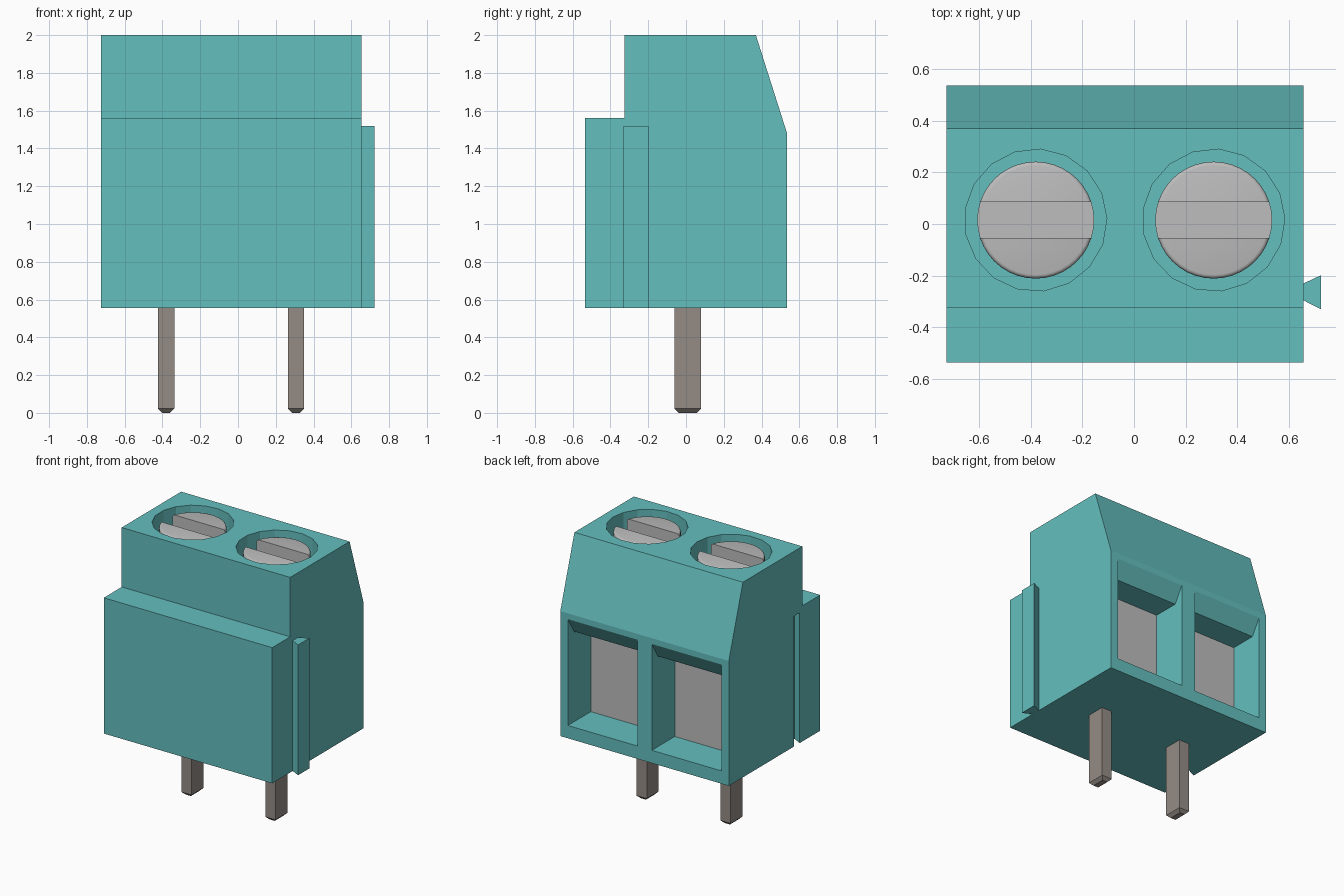
import bpy, bmesh, math
from mathutils import Vector

cube = bpy.data.objects.get("Cube")
if cube:
    bpy.data.objects.remove(cube, do_unlink=True)


def material(name, rgb):
    m = bpy.data.materials.new(name)
    m.use_nodes = True
    m.diffuse_color = (*rgb, 1)
    m.node_tree.nodes["Principled BSDF"].inputs["Base Color"].default_value = (*rgb, 1)
    return m


TEAL = material("teal plastic", (0.13, 0.52, 0.52))
STEEL = material("light steel", (0.51, 0.51, 0.51))
TIN = material("tinned pin", (0.30, 0.265, 0.235))


def finish(name, bm, mat):
    bmesh.ops.recalc_face_normals(bm, faces=bm.faces)
    mesh = bpy.data.meshes.new(name)
    bm.to_mesh(mesh)
    bm.free()
    mesh.materials.append(mat)
    ob = bpy.data.objects.new(name, mesh)
    bpy.context.collection.objects.link(ob)
    return ob


def prism(name, points, offset, mat):
    """Extrude a closed outline along an offset vector."""
    bm = bmesh.new()
    face = bm.faces.new([bm.verts.new(p) for p in points])
    new = bmesh.ops.extrude_face_region(bm, geom=[face])["geom"]
    bmesh.ops.translate(bm, vec=Vector(offset),
                        verts=[v for v in new if isinstance(v, bmesh.types.BMVert)])
    return finish(name, bm, mat)


def side_prism(name, profile, x0, x1, mat):
    return prism(name, [(x0, y, z) for y, z in profile], (x1 - x0, 0, 0), mat)


def disc(cx, cy, z, r, n, start):
    steps = [start + math.tau * i / n for i in range(n)]
    return [(cx + r * math.cos(a), cy + r * math.sin(a), z) for a in steps]


def activate(ob):
    bpy.ops.object.select_all(action='DESELECT')
    ob.select_set(True)
    bpy.context.view_layer.objects.active = ob


def cut(ob, cutter):
    cutter.hide_render = True
    mod = ob.modifiers.new("cut", 'BOOLEAN')
    mod.operation, mod.solver, mod.object = 'DIFFERENCE', 'EXACT', cutter
    activate(ob)
    bpy.ops.object.modifier_apply(modifier=mod.name)
    bpy.data.objects.remove(cutter, do_unlink=True)


LEFT, RIGHT, BASE, TOP = 0.655, -0.725, 0.555, 2.0
SCREW_Y = 0.015
HOLE_FLOOR = 1.6
RIB_TOP = 1.52


def dovetail(x):
    """Dovetail outline, narrow at x and flaring towards +x."""
    return [(x, -0.295), (x + 0.068, -0.33), (x + 0.068, -0.198), (x, -0.23)]


# Housing with stepped front and sloped back
housing = side_prism("housing", [(-0.535, BASE), (0.535, BASE), (0.535, 1.48),
                                 (0.37, TOP), (-0.325, TOP), (-0.325, 1.56),
                                 (-0.535, 1.56)], RIGHT, LEFT, TEAL)

# Dovetail rib and the matching slot on the other side
prism("dovetail_rib", [(x, y, BASE) for x, y in dovetail(LEFT)],
      (0, 0, RIB_TOP - BASE), TEAL)
slot = prism("slot_cutter", [(x, y, BASE - 0.1) for x, y in dovetail(RIGHT)],
             (0, 0, RIB_TOP - BASE + 0.1), TEAL)
cut(housing, slot)

for side, cx in (("right", -0.38), ("left", 0.308)):
    # Screw well in the top
    well = prism("well_cutter", disc(cx, SCREW_Y, HOLE_FLOOR, 0.275, 17, 1.5),
                 (0, 0, 0.6), TEAL)
    cut(housing, well)

    # Wire opening with sloped lintel in the back
    opening = side_prism("opening_cutter",
                         [(0.26, 0.65), (0.6, 0.65), (0.6, 1.437), (0.535, 1.437),
                          (0.465, 1.32), (0.26, 1.32)], cx - 0.285, cx + 0.285, TEAL)
    cut(housing, opening)

    # Metal clamp plate at the end of the opening
    side_prism(side + "_clamp_plate", [(0.255, 0.65), (0.267, 0.65),
                                       (0.267, 1.32), (0.255, 1.32)],
               cx - 0.285, cx + 0.285, STEEL)

    # Slotted screw with rounded rim
    screw = prism(side + "_screw", disc(cx, SCREW_Y, HOLE_FLOOR, 0.226, 40, 0),
                  (0, 0, 0.375), STEEL)
    bm = bmesh.new()
    bm.from_mesh(screw.data)
    rim = [e for e in bm.edges if all(v.co.z > 1.9 for v in e.verts)]
    bmesh.ops.bevel(bm, geom=rim, offset=0.015, segments=3, profile=0.5, affect='EDGES')
    bm.to_mesh(screw.data)
    bm.free()
    groove = side_prism("groove_cutter", [(-0.055, 1.86), (0.085, 1.86),
                                          (0.085, 2.1), (-0.055, 2.1)],
                        cx - 0.3, cx + 0.3, STEEL)
    cut(screw, groove)
    activate(screw)
    bpy.ops.object.shade_smooth_by_angle(angle=math.radians(35))

    # Solder pin with chamfered tip
    bm = bmesh.new()
    bmesh.ops.create_cube(bm, size=1)
    for v in bm.verts:
        v.co = (cx + v.co.x * 0.085, 0.01 + v.co.y * 0.14, (v.co.z + 0.5) * 0.6)
    tip = [e for e in bm.edges if all(v.co.z < 0.01 for v in e.verts)]
    bmesh.ops.bevel(bm, geom=tip, offset=0.022, segments=1, affect='EDGES')
    finish(side + "_pin", bm, TIN)
